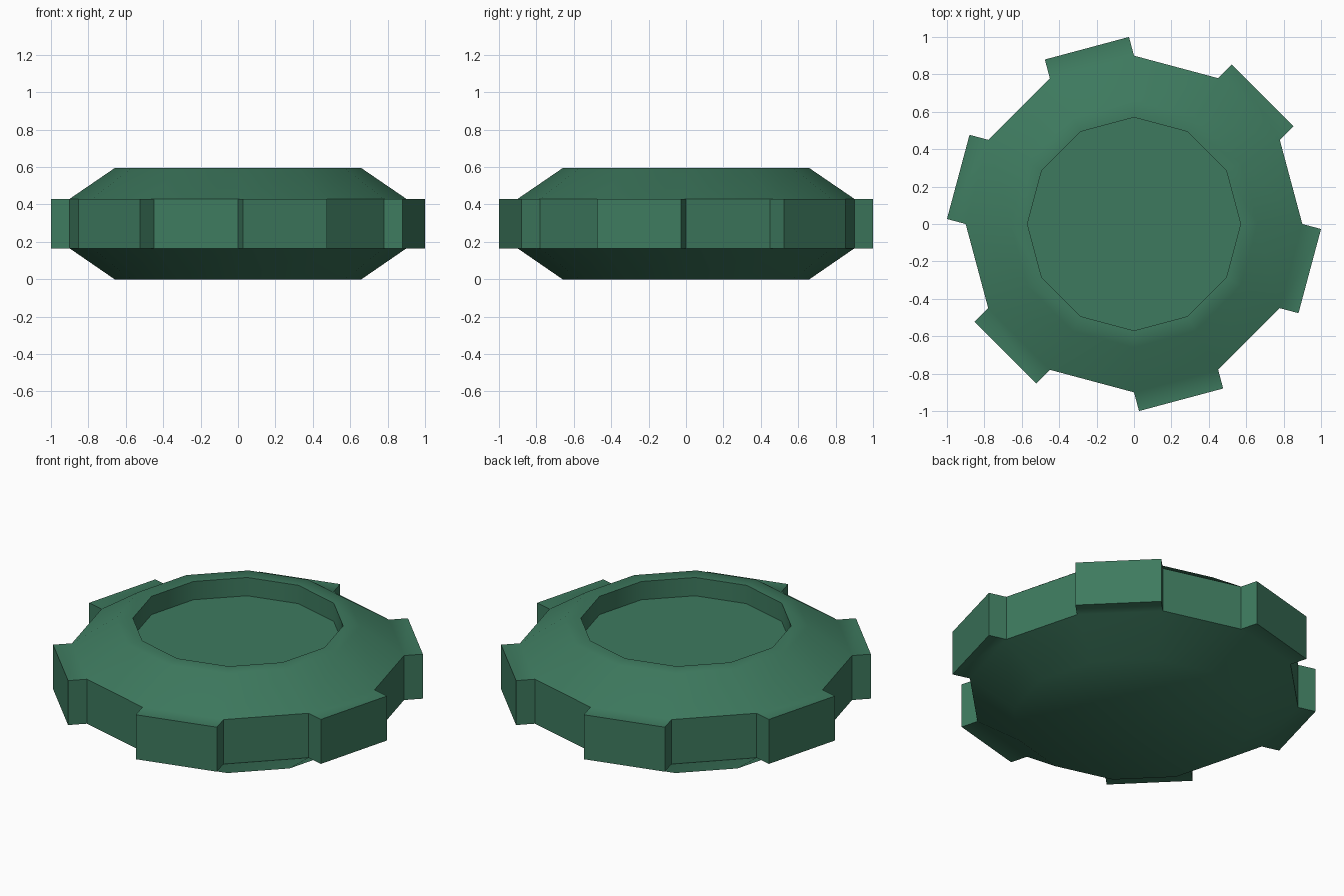
import bpy, bmesh, math

if "Cube" in bpy.data.objects:
    bpy.data.objects.remove(bpy.data.objects["Cube"])

SIDES = 12
# (radius, height) rings from the base, up the outside, into the top recess
PROFILE = [(0.66, 0.0), (0.90, 0.165), (0.90, 0.43), (0.66, 0.594),
           (0.57, 0.594), (0.57, 0.485)]

green = bpy.data.materials.new("dark green")
green.diffuse_color = (0.048, 0.195, 0.114, 1)
green.use_nodes = True
green.node_tree.nodes["Principled BSDF"].inputs["Base Color"].default_value = green.diffuse_color

bm = bmesh.new()
rings = []
for r, z in PROFILE:
    rings.append([bm.verts.new((r * math.cos(a), r * math.sin(a), z))
                  for a in (2 * math.pi * i / SIDES for i in range(SIDES))])

# Base, sides and recess floor
bm.faces.new(rings[0][::-1])
teeth = []
for level, (lo, hi) in enumerate(zip(rings, rings[1:])):
    for i in range(SIDES):
        j = (i + 1) % SIDES
        face = bm.faces.new((lo[i], lo[j], hi[j], hi[i]))
        if level == 1 and i % 2 == 1:
            teeth.append(face)
bm.faces.new(rings[-1])

# Teeth: every second face of the outer band pushed outward
bm.normal_update()
for face in teeth:
    normal = face.normal.copy()
    tip = bmesh.ops.extrude_discrete_faces(bm, faces=[face])["faces"][0]
    bmesh.ops.translate(bm, verts=tip.verts, vec=normal * 0.1035)
bm.normal_update()

mesh = bpy.data.meshes.new("toothed_disc")
bm.to_mesh(mesh)
bm.free()
mesh.materials.append(green)
disc = bpy.data.objects.new("toothed_disc", mesh)
bpy.context.collection.objects.link(disc)

# Smooth the gentle slopes, keep the teeth and recess crisp
bpy.context.view_layer.objects.active = disc
disc.select_set(True)
bpy.ops.object.shade_smooth_by_angle(angle=math.radians(40))
